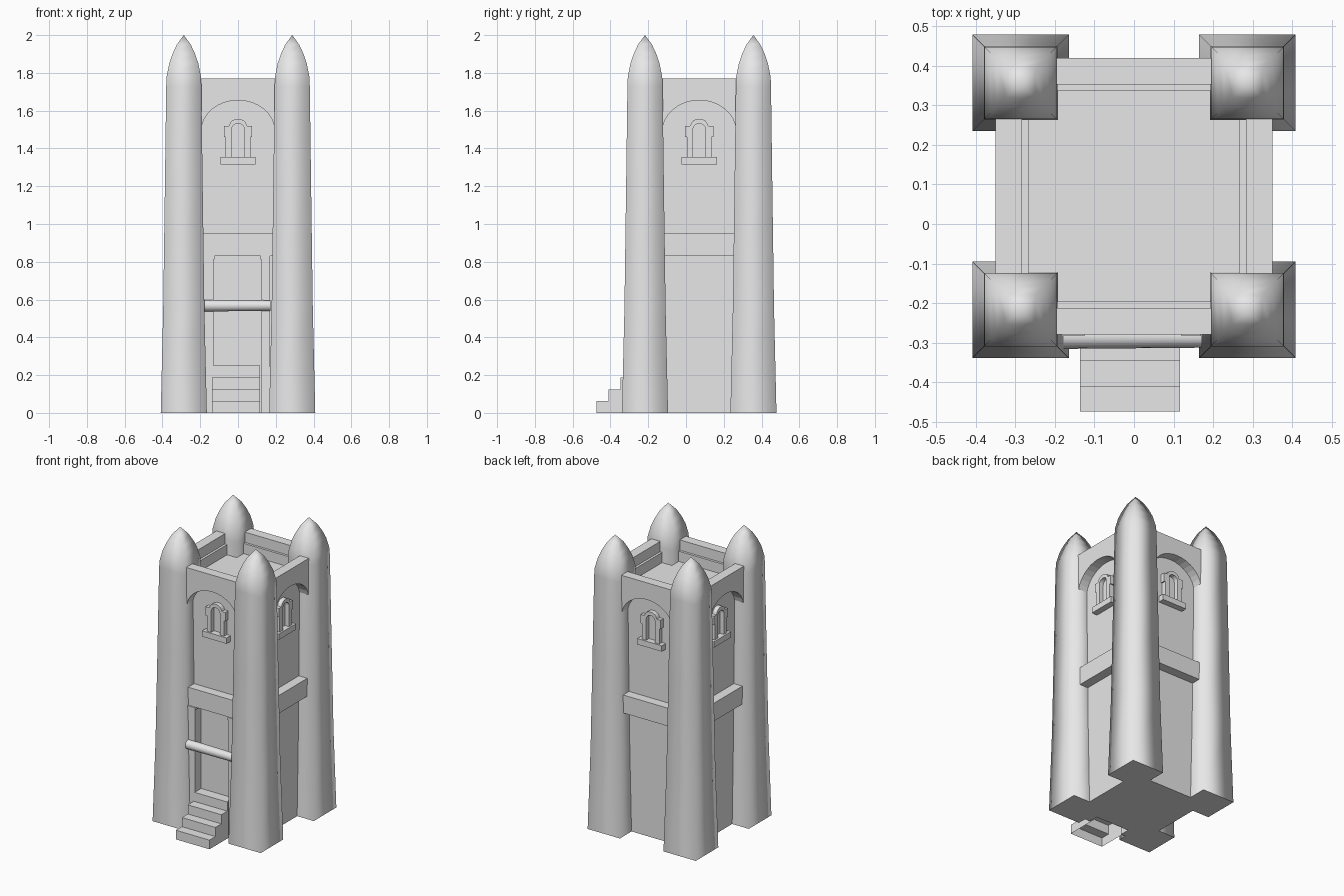
import bpy, bmesh, math
from mathutils import Matrix, Vector

if "Cube" in bpy.data.objects:
    bpy.data.objects.remove(bpy.data.objects["Cube"])

CY = 0.07            # tower centre in y
WALL = 0.283         # half width of the core
FACE = 0.35          # outer plane of parapets and bands

stone = bpy.data.materials.new("grey stone")
stone.diffuse_color = (0.8, 0.8, 0.8, 1)
stone.use_nodes = True
stone.node_tree.nodes["Principled BSDF"].inputs["Base Color"].default_value = stone.diffuse_color


def finish(name, bm):
    bmesh.ops.recalc_face_normals(bm, faces=bm.faces)
    me = bpy.data.meshes.new(name)
    bm.to_mesh(me)
    bm.free()
    me.materials.append(stone)
    ob = bpy.data.objects.new(name, me)
    bpy.context.collection.objects.link(ob)
    return ob


def box(name, x0, x1, y0, y1, z0, z1):
    bm = bmesh.new()
    bmesh.ops.create_cube(bm, size=1)
    for v in bm.verts:
        v.co = ((x0 + x1) / 2 + v.co.x * (x1 - x0),
                (y0 + y1) / 2 + v.co.y * (y1 - y0),
                (z0 + z1) / 2 + v.co.z * (z1 - z0))
    return finish(name, bm)


def wall_panel(name, outline, near, far, side):
    """Extrude an (x, z) outline outward and turn it to one of four sides."""
    bm = bmesh.new()
    f = bm.faces.new([bm.verts.new((x, -near, z)) for x, z in outline])
    r = bmesh.ops.extrude_face_region(bm, geom=[f])
    bmesh.ops.translate(bm, vec=(0, near - far, 0),
                        verts=[g for g in r["geom"] if isinstance(g, bmesh.types.BMVert)])
    m = Matrix.Translation((0, CY, 0)) @ Matrix.Rotation(side * math.pi / 2, 4, 'Z')
    bmesh.ops.transform(bm, matrix=m, verts=bm.verts)
    return finish(name, bm)


def rect(x, z0, z1):
    return [(-x, z0), (x, z0), (x, z1), (-x, z1)]


def arc(a, b, z, n):
    """Half ellipse from right to left."""
    return [(a * math.cos(math.pi * i / n), z + b * math.sin(math.pi * i / n))
            for i in range(n + 1)]


# Core with sunken roof
bm = bmesh.new()
bmesh.ops.create_cube(bm, size=1)
for v in bm.verts:
    v.co = (v.co.x * 2 * WALL, CY + v.co.y * 2 * WALL, (v.co.z + 0.5) * 1.70)
top = [f for f in bm.faces if f.calc_center_median().z > 1.6]
bmesh.ops.inset_region(bm, faces=top, thickness=0.023)
r = bmesh.ops.extrude_face_region(bm, geom=top)
bmesh.ops.translate(bm, vec=(0, 0, -0.07),
                    verts=[g for g in r["geom"] if isinstance(g, bmesh.types.BMVert)])
bmesh.ops.delete(bm, geom=[f for f in top if f.is_valid], context='FACES')
finish("tower_core", bm)

# Four tapered square turrets with pointed caps, softly shaded
profile = [(0, 0.122), (0.55, 0.109), (1.2, 0.100), (1.73, 0.093), (1.78, 0.091),
           (1.85, 0.077), (1.90, 0.060), (1.95, 0.037)]
for sx in (-1, 1):
    for sy in (-1, 1):
        cx, cy = sx * 0.287, CY + sy * 0.287
        bm = bmesh.new()
        rings = [[bm.verts.new((cx + i * h, cy + j * h, z))
                  for i, j in ((-1, -1), (1, -1), (1, 1), (-1, 1))] for z, h in profile]
        tip = bm.verts.new((cx, cy, 2.0))
        for a, b in zip(rings, rings[1:]):
            for k in range(4):
                bm.faces.new((a[k], a[k - 3], b[k - 3], b[k])).smooth = True
        for k in range(4):
            bm.faces.new((rings[-1][k], rings[-1][k - 3], tip)).smooth = True
        base = bm.faces.new(rings[0][::-1])
        for e in base.edges:
            e.smooth = False
        finish("corner_turret", bm)

# Details repeated on every side
parapet = [(-0.215, 1.77), (-0.215, 1.49)] + arc(0.195, 0.165, 1.49, 16)[::-1] \
    + [(0.215, 1.49), (0.215, 1.77)]
frame = [(0.033, 1.35), (0.066, 1.35), (0.066, 1.46), (0.075, 1.46), (0.075, 1.52),
         (0.048, 1.52)] + arc(0.045, 0.035, 1.522, 8)[1:-1] + \
    [(-0.048, 1.52), (-0.075, 1.52), (-0.075, 1.46), (-0.066, 1.46),
     (-0.066, 1.35), (-0.033, 1.35)] + arc(0.033, 0.03, 1.502, 8)[::-1]
for side in range(4):
    wall_panel("arched_parapet", parapet, WALL, FACE, side)
    wall_panel("stone_band", rect(0.2, 0.83, 0.953), WALL - 0.01, FACE - 0.003, side)
    wall_panel("window_frame", frame, WALL - 0.005, WALL + 0.03, side)
    wall_panel("window_sill", rect(0.093, 1.315, 1.355), WALL - 0.005, WALL + 0.042, side)

# Door posts with small capitals, and the rounded lintel across them
for name, x0, x1, cap in (("left_post", -0.185, -0.13, (-0.185, -0.125)),
                          ("right_post", 0.125, 0.17, (0.12, 0.17))):
    box(name, x0, x1, -0.28, -0.20, 0, 0.83)
    box(name + "_capital", cap[0], cap[1], -0.284, -0.20, 0.812, 0.83)
bm = bmesh.new()
bmesh.ops.create_cone(bm, cap_ends=True, segments=16, radius1=0.031, radius2=0.028,
                      depth=0.35)
for f in bm.faces:
    f.smooth = len(f.verts) == 4
    if not f.smooth:
        for e in f.edges:
            e.smooth = False
m = Matrix.Translation((-0.003, -0.285, 0.568)) @ Matrix.Rotation(math.pi / 2, 4, 'Y')
bmesh.ops.transform(bm, matrix=m, verts=bm.verts)
finish("door_lintel", bm)

# Entrance stairs, open underneath
pts = [(-0.20, 0)]
pts.append((-0.475, 0))
for i in range(4):
    y = -0.475 + 0.064 * i
    pts += [(y, 0.0625 * (i + 1)), (y + 0.064 if i < 3 else -0.20, 0.0625 * (i + 1))]
bm = bmesh.new()
f = bm.faces.new([bm.verts.new((-0.137, y, z)) for y, z in pts])
r = bmesh.ops.extrude_face_region(bm, geom=[f])
bmesh.ops.translate(bm, vec=(0.254, 0, 0),
                    verts=[g for g in r["geom"] if isinstance(g, bmesh.types.BMVert)])
bmesh.ops.recalc_face_normals(bm, faces=bm.faces)
bmesh.ops.delete(bm, geom=[f for f in bm.faces if all(v.co.z < 0.001 for v in f.verts)],
                 context='FACES')
finish("entrance_stairs", bm)
